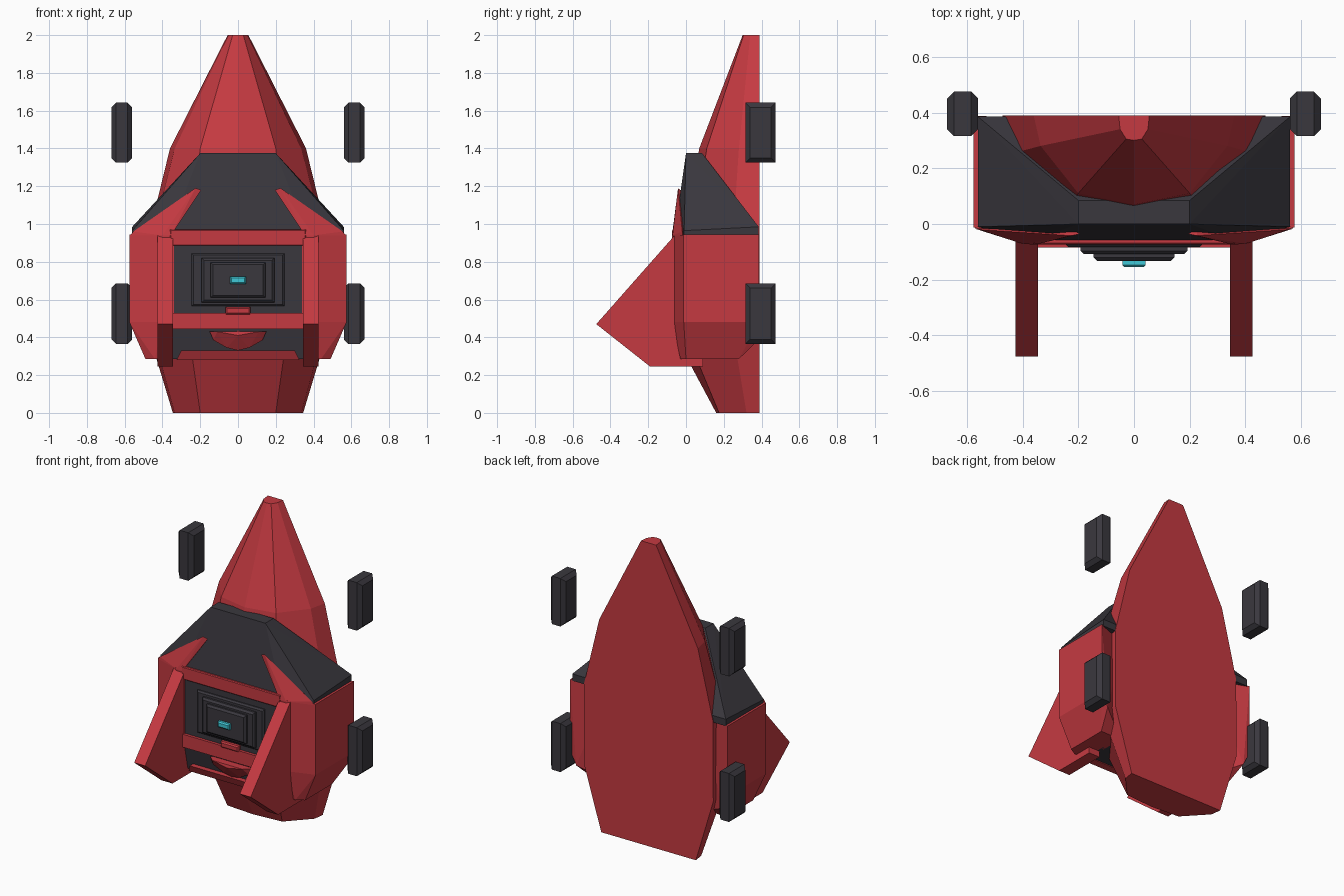
import bpy
import bmesh

cube = bpy.data.objects.get("Cube")
if cube:
    bpy.data.objects.remove(cube, do_unlink=True)


def material(name, rgb):
    m = bpy.data.materials.new(name)
    m.use_nodes = True
    m.diffuse_color = (*rgb, 1)
    m.node_tree.nodes["Principled BSDF"].inputs["Base Color"].default_value = (*rgb, 1)
    return m


RED = material("red", (0.56, 0.042, 0.053))
DARK = material("charcoal", (0.042, 0.039, 0.048))
CYAN = material("cyan", (0.05, 0.58, 0.68))


def finish(name, bm, mat):
    bmesh.ops.recalc_face_normals(bm, faces=bm.faces)
    mesh = bpy.data.meshes.new(name)
    bm.to_mesh(mesh)
    bm.free()
    mesh.materials.append(mat)
    obj = bpy.data.objects.new(name, mesh)
    bpy.context.collection.objects.link(obj)
    return obj


def solid(name, points, mat):
    """Convex solid around a few corner points."""
    bm = bmesh.new()
    for p in points:
        bm.verts.new(p)
    out = bmesh.ops.convex_hull(bm, input=bm.verts)
    loose = [v for v in bm.verts if not v.link_faces]
    bmesh.ops.delete(bm, geom=loose, context='VERTS')
    bmesh.ops.dissolve_limit(bm, angle_limit=0.01, verts=bm.verts, edges=bm.edges)
    return finish(name, bm, mat)


def flip(points):
    return [(-x, y, z) for x, y, z in points]


def symmetric(name, points, mat):
    return solid(name, points + flip(points), mat)


def pair(name, points, mat):
    solid("left_" + name, points, mat)
    solid("right_" + name, flip(points), mat)


def plate(name, half, z0, z1, back, front, mat, inset=0.0):
    """Centred block facing the front, optionally with a chamfered face."""
    i = inset
    mid = front + i
    pts = [(half, y, z) for y in (back, mid) for z in (z0, z1)]
    pts += [(half - i, front, z) for z in (z0 + i, z1 - i)]
    return symmetric(name, pts, mat)


# Faceted hull: half sections (x, y) from centre line to flat back, by height
BACK = 0.39
sections = [
    (0.0, [(0, 0.16), (0.2, 0.175), (0.335, 0.32), (0.345, BACK)]),
    (0.42, [(0, -0.065), (0.26, 0.0), (0.45, 0.25), (0.472, BACK)]),
    (0.95, [(0, 0.0), (0.25, 0.04), (0.45, 0.25), (0.47, BACK)]),
    (1.4, [(0, 0.07), (0.2, 0.11), (0.335, 0.28), (0.36, BACK)]),
    (2.0, [(0, 0.30), (0.028, 0.305), (0.05, 0.34), (0.055, BACK)]),
]
bm = bmesh.new()
rings = []
for z, half in sections:
    outline = [(-x, y) for x, y in reversed(half[1:])] + half
    rings.append([bm.verts.new((x, y, z)) for x, y in outline])
for a, b in zip(rings, rings[1:]):
    for i in range(len(a)):
        j = (i + 1) % len(a)
        bm.faces.new((a[i], a[j], b[j], b[i]))
bm.faces.new(rings[0])
bm.faces.new(rings[-1])
finish("hull", bm, RED)

# Dark core behind the front panel
symmetric("core", [(0.36, -0.066, 0.95), (0.36, -0.066, 0.45), (0.36, -0.03, 0.285),
                   (0.36, 0.25, 0.285), (0.36, 0.38, 0.4), (0.36, 0.38, 0.95)], DARK)

# Dark sloped hood
symmetric("hood", [(0.56, 0.385, 0.94), (0.56, 0.385, 0.985), (0.56, -0.01, 0.94),
                   (0.56, -0.01, 0.965), (0.37, -0.062, 0.94), (0.2, 0.0, 1.375),
                   (0.2, 0.085, 1.375), (0.2, 0.1, 1.345)], DARK)

# Side pods and the pointed strips running up the hood
pair("pod", [(0.34, -0.07, 0.945), (0.4, -0.07, 0.945), (0.575, -0.012, 0.945),
             (0.575, BACK - 0.003, 0.945), (0.34, -0.07, 0.48), (0.4, -0.07, 0.48),
             (0.575, -0.012, 0.48), (0.575, BACK - 0.003, 0.48), (0.53, BACK - 0.003, 0.39),
             (0.34, -0.03, 0.285), (0.44, -0.03, 0.285), (0.49, 0.0, 0.285),
             (0.49, 0.28, 0.285), (0.34, 0.28, 0.285), (0.34, 0.3, 0.945)], RED)
pair("hood_strip", [(0.355, -0.074, 0.94), (0.4, -0.071, 0.94), (0.57, -0.017, 0.94),
                    (0.555, -0.02, 0.96), (0.195, -0.036, 1.18), (0.225, -0.042, 1.19),
                    (0.36, 0.0, 0.95), (0.23, -0.01, 1.16)], RED)

# Forward fins
fin_profile = [(-0.475, 0.47), (-0.19, 0.245), (0.09, 0.245), (0.09, 0.8), (-0.06, 0.94)]
pair("fin", [(x, y, z) for x in (0.345, 0.425) for y, z in fin_profile], RED)

# Red cross bars of the front panel
plate("top_bar", 0.36, 0.885, 0.97, 0.0, -0.074, RED, 0.005)
plate("middle_bar", 0.345, 0.445, 0.53, 0.0, -0.085, RED)
plate("bar_tab", 0.065, 0.52, 0.56, -0.04, -0.092, RED, 0.008)
symmetric("bottom_bar", [(0.3, -0.075, 0.33), (0.325, -0.05, 0.28),
                         (0.3, 0.0, 0.33), (0.325, 0.0, 0.28)], RED)
symmetric("lip", [(0.15, -0.075, 0.43), (0.13, -0.075, 0.385), (0.06, -0.065, 0.345),
                  (0.0, -0.06, 0.33), (0.11, -0.11, 0.43), (0.0, -0.115, 0.41),
                  (0.1, -0.02, 0.43), (0.0, -0.02, 0.34)], RED)

# Stepped emblem-free block with a small lamp
plate("step_low", 0.245, 0.565, 0.845, -0.05, -0.083, DARK, 0.01)
plate("step_middle", 0.192, 0.585, 0.82, -0.06, -0.108, DARK, 0.012)
plate("step_high", 0.145, 0.61, 0.797, -0.08, -0.132, DARK, 0.012)
plate("lamp", 0.042, 0.683, 0.722, -0.12, -0.155, CYAN, 0.008)

# Four free-standing side blocks, chamfered around their inner and outer faces
CHAMFER = 0.024
for level, z0, z1 in (("lower", 0.365, 0.685), ("upper", 1.325, 1.642)):
    pts = []
    for x, c in ((0.56, CHAMFER), (0.56 + CHAMFER, 0), (0.67 - CHAMFER, 0), (0.67, CHAMFER)):
        pts += [(x, y, z) for y in (0.315 + c, 0.475 - c) for z in (z0 + c, z1 - c)]
    pair(level + "_block", pts, DARK)
